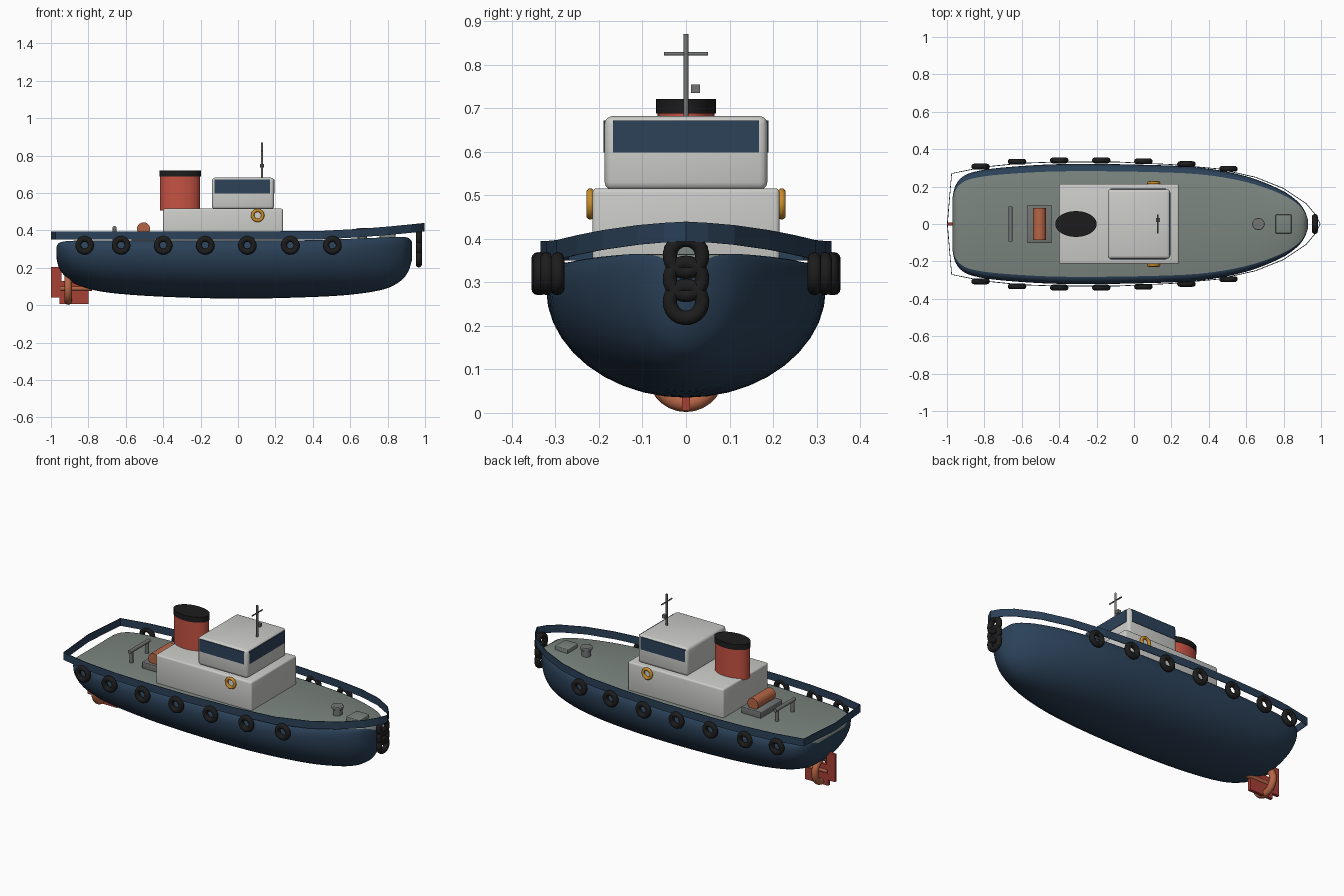
import bpy, bmesh, math
from mathutils import Vector

if "Cube" in bpy.data.objects:
    bpy.data.objects.remove(bpy.data.objects["Cube"])


def mat(name, r, g, b):
    m = bpy.data.materials.new(name)
    m.diffuse_color = (r, g, b, 1)
    m.use_nodes = True
    m.node_tree.nodes["Principled BSDF"].inputs["Base Color"].default_value = m.diffuse_color
    return m


NAVY = mat("navy hull", .024, .053, .098)
GLASS = mat("dark blue glass", .026, .054, .100)
DECK = mat("grey green deck", .20, .235, .215)
CREAM = mat("off white", .60, .60, .58)
RED = mat("funnel red", .56, .085, .055)
RUST = mat("rudder red", .38, .05, .035)
BLACK = mat("rubber black", .012, .012, .012)
GOLD = mat("lifebuoy orange", .60, .27, .025)
COPPER = mat("copper", .46, .13, .06)
METAL = mat("metal grey", .17, .18, .175)


def finish(ob, name, *mats, smooth=True):
    ob.name = name
    for m in mats:
        ob.data.materials.append(m)
    if smooth:
        bpy.ops.object.select_all(action='DESELECT')
        ob.select_set(True)
        bpy.context.view_layer.objects.active = ob
        bpy.ops.object.shade_smooth_by_angle(angle=math.radians(40))
    return ob


def from_bmesh(bm, name, *mats, smooth=True):
    me = bpy.data.meshes.new(name)
    bm.to_mesh(me)
    bm.free()
    ob = bpy.data.objects.new(name, me)
    bpy.context.collection.objects.link(ob)
    return finish(ob, name, *mats, smooth=smooth)


def box(name, lo, hi, m, bevel=0):
    lo, hi = Vector(lo), Vector(hi)
    bm = bmesh.new()
    bmesh.ops.create_cube(bm, size=1)
    for v in bm.verts:
        v.co = (lo + hi) / 2 + v.co * (hi - lo)
    if bevel:
        bmesh.ops.bevel(bm, geom=bm.edges[:], offset=bevel, segments=3,
                        profile=.5, affect='EDGES')
    return from_bmesh(bm, name, m, smooth=bool(bevel))


def rod(name, a, b, r, m, sides=20, squash=1, bevel=0):
    a, b = Vector(a), Vector(b)
    d = b - a
    bpy.ops.mesh.primitive_cylinder_add(vertices=sides, radius=r, depth=d.length,
                                        location=(a + b) / 2)
    ob = bpy.context.object
    ob.rotation_euler = d.to_track_quat('Z', 'Y').to_euler()
    ob.scale.y = squash
    if bevel:
        mod = ob.modifiers.new("rounded", 'BEVEL')
        mod.width, mod.segments, mod.angle_limit = bevel, 2, .8
    return finish(ob, name, m)


def ring(name, loc, major, minor, m, rot):
    bpy.ops.mesh.primitive_torus_add(location=loc, rotation=rot, major_radius=major,
                                     minor_radius=minor, major_segments=28,
                                     minor_segments=12)
    return finish(bpy.context.object, name, m)


def spline(pts, steps):
    """Catmull-Rom samples through tuples."""
    pts = [Vector(p) for p in pts]
    out = []
    for i in range(len(pts) - 1):
        p0, p1, p2, p3 = (pts[max(i - 1, 0)], pts[i], pts[i + 1],
                          pts[min(i + 2, len(pts) - 1)])
        for s in range(steps):
            t = s / steps
            out.append(.5 * (2 * p1 + (p2 - p0) * t + (2 * p0 - 5 * p1 + 4 * p2 - p3) * t * t
                             + (3 * p1 - p0 - 3 * p2 + p3) * t ** 3))
    return out + [pts[-1]]


# Hull: stations of x, half breadth, keel height, deck height
stations = spline([
    (-.970, .14, .25, .312), (-.957, .20, .20, .333), (-.92, .25, .15, .342),
    (-.85, .28, .105, .345), (-.70, .302, .068, .345), (-.40, .32, .045, .345),
    (0, .318, .035, .345), (.35, .302, .042, .347), (.60, .255, .056, .355),
    (.78, .185, .085, .362), (.87, .125, .13, .365), (.91, .075, .18, .36),
    (.93, .025, .24, .34)], 4)
LOWER, UPPER = 10, 5
bm = bmesh.new()
rings = []
for x, w, k, s in stations:
    zb = k + .8 * (s - k)
    half = []
    for i in range(LOWER + 1):
        a = math.pi / 2 * i / LOWER
        half.append((w * math.sin(a), zb - (zb - k) * math.cos(a)))
    for i in range(1, UPPER + 1):
        a = math.pi / 2 * i / UPPER
        half.append((w * (.88 + .12 * math.cos(a)), zb + (s - zb) * math.sin(a)))
    section = half + [(-y, z) for y, z in half[:0:-1]]
    rings.append([bm.verts.new((x, y, z)) for y, z in section])
n = len(rings[0])
for r0, r1 in zip(rings, rings[1:]):
    for j in range(n):
        f = bm.faces.new((r0[j], r0[(j + 1) % n], r1[(j + 1) % n], r1[j]))
        f.material_index = 1 if j == LOWER + UPPER else 0
bm.faces.new(rings[0])
bm.faces.new(rings[-1])
bmesh.ops.recalc_face_normals(bm, faces=bm.faces[:])
from_bmesh(bm, "hull", NAVY, DECK)

# Bulwark: thin strip around the deck, rising at the bow
side = [(-.975, .27), (-.8, .305), (-.6, .325), (-.4, .332), (-.1, .332), (.2, .318),
        (.45, .295), (.65, .25), (.8, .19), (.92, .11), (.97, .05)]
outline = [(-.998, 0)] + side + [(.995, 0)] + [(x, -y) for x, y in side[::-1]]
bm = bmesh.new()
cols = []
for x, y in outline:
    z = .35 + .045 * max(0, (x - .35) / .65) ** 1.6
    cols.append((bm.verts.new((x, y, z)), bm.verts.new((x, y, z + .045))))
for i, (a, b) in enumerate(cols):
    c, d = cols[(i + 1) % len(cols)]
    bm.faces.new((a, b, d, c))
bmesh.ops.recalc_face_normals(bm, faces=bm.faces[:])
ob = from_bmesh(bm, "bulwark", NAVY, smooth=False)
mod = ob.modifiers.new("thickness", 'SOLIDIFY')
mod.thickness, mod.offset = .004, 0

# Deckhouse and wheelhouse with windows on front and both sides
box("deckhouse", (-.40, -.215, .33), (.24, .215, .516), CREAM, .01)
box("wheelhouse", (-.14, -.187, .512), (.193, .187, .682), CREAM, .018)
box("front_window", (.19, -.168, .598), (.196, .168, .672), GLASS)
for s in (-1, 1):
    ys = sorted((s * .184, s * .190))
    box("side_window", (-.125, ys[0], .598), (.172, ys[1], .672), GLASS)
    ring("lifebuoy", (.105, s * .22, .48), .027, .009, GOLD, (math.pi / 2, 0, 0))

# Funnel: oval stack with a black cap
rod("funnel", (-.31, 0, .505), (-.31, 0, .69), .107, RED, 40, .61)
rod("funnel_cap", (-.31, 0, .688), (-.31, 0, .721), .111, BLACK, 40, .62)

# Mast with crossbar and lamp
rod("mast", (.128, 0, .68), (.128, 0, .87), .006, METAL, 12)
rod("mast_crossbar", (.128, -.05, .825), (.128, .05, .825), .004, METAL, 10)
box("mast_lamp", (.118, .012, .735), (.138, .032, .755), METAL)

# Towing gear on the aft deck
for s in (-1, 1):
    rod("tow_post", (-.66, s * .075, .34), (-.66, s * .075, .415), .011, METAL, 14)
rod("tow_bar", (-.66, -.093, .413), (-.66, .093, .413), .011, METAL, 14)
box("winch_base", (-.57, -.102, .34), (-.44, .102, .382), METAL, .004)
rod("winch_drum", (-.505, -.085, .408), (-.505, .085, .408), .035, COPPER, 28)

# Bollard and hatch on the fore deck
rod("bollard", (.665, 0, .35), (.665, 0, .395), .026, METAL, 24)
rod("bollard_head", (.665, 0, .392), (.665, 0, .412), .033, METAL, 24, 1, .004)
box("fore_hatch", (.757, -.05, .35), (.842, .05, .386), DECK, .004)

# Tyre fenders along both sides and stacked on the stem
for x, y in ((-.82, .307), (-.625, .333), (-.40, .34), (-.175, .34),
             (.05, .335), (.28, .32), (.505, .295)):
    for s in (-1, 1):
        ring("side_fender", (x, s * y, .32), .034, .0155, BLACK, (math.pi / 2, 0, 0))
for z in (.255, .308, .361):
    ring("bow_fender", (.967, 0, z), .037, .0165, BLACK, (0, math.pi / 2, 0))

# Rudder, skeg and propeller ring below the stern
box("rudder", (-1, -.009, .04), (-.945, .009, .205), RUST)
box("skeg", (-.955, -.009, .006), (-.80, .009, .13), RUST)
ring("propeller_ring", (-.908, 0, .09), .068, .02, COPPER, (0, math.pi / 2, 0))
rod("propeller_shaft", (-.95, 0, .09), (-.78, 0, .09), .014, COPPER, 16)
